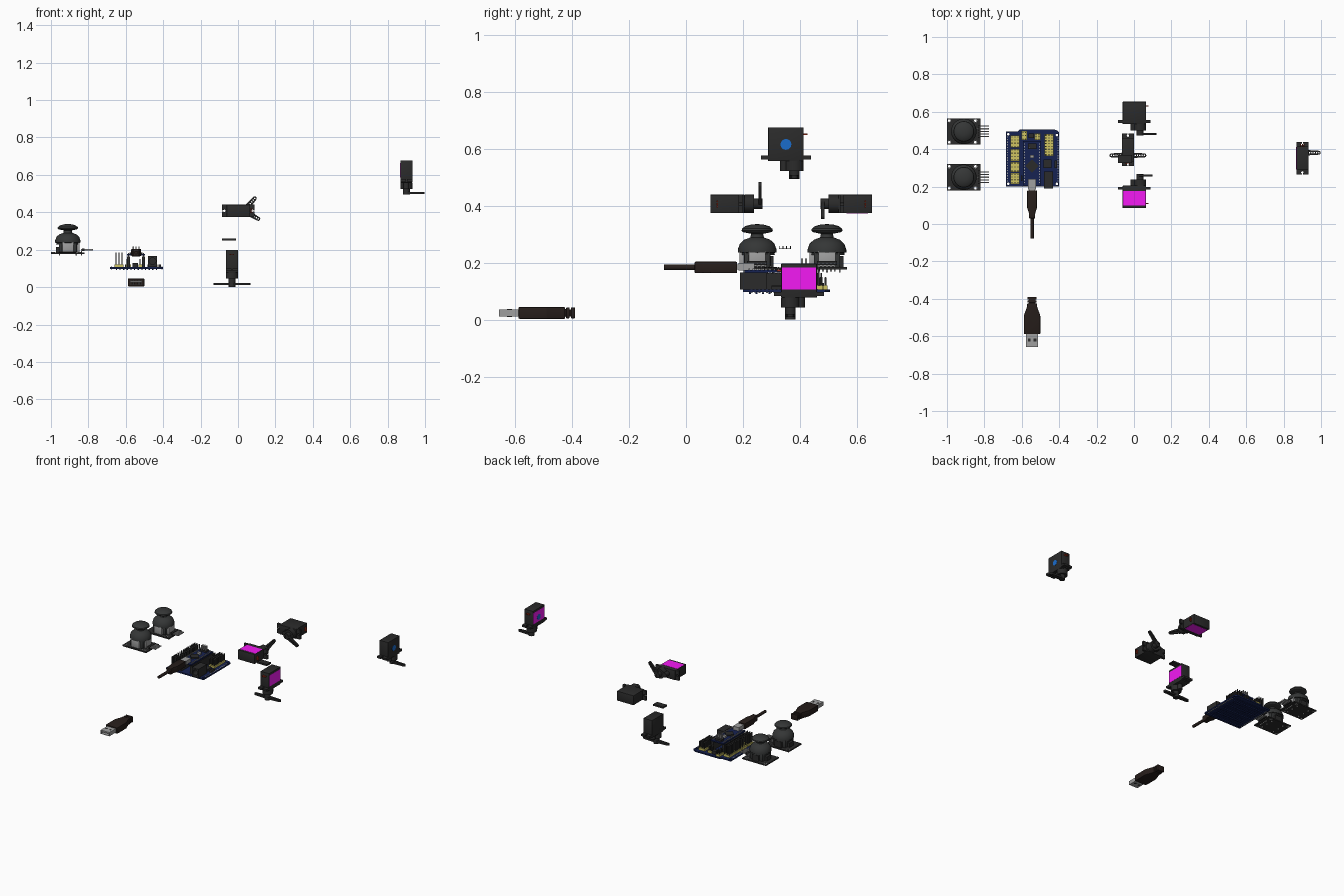
import bpy, bmesh
from math import pi, sin, cos, atan2, degrees, radians
from mathutils import Matrix, Vector

if "Cube" in bpy.data.objects:
    bpy.data.objects.remove(bpy.data.objects["Cube"])


def mat(name, r, g, b):
    m = bpy.data.materials.new(name)
    m.diffuse_color = (r, g, b, 1)
    m.use_nodes = True
    m.node_tree.nodes["Principled BSDF"].inputs["Base Color"].default_value = m.diffuse_color
    return m


BLACK = mat("black_plastic", .024, .024, .024)
RUBBER = mat("dark_rubber", .035, .037, .037)
CABLE = mat("cable_brown", .02, .013, .011)
NAVY = mat("navy_board", .008, .016, .085)
YELLOW = mat("yellow_header", .62, .55, .12)
STEEL = mat("steel", .35, .35, .35)
MAGENTA = mat("magenta_label", .9, .01, .9)
BLUE = mat("blue_dot", .01, .15, .6)
RED = mat("red_wire", .4, .03, .01)
ID = Matrix()


def finish(name, bm, m, M=ID):
    bmesh.ops.recalc_face_normals(bm, faces=bm.faces)
    bm.transform(M)
    me = bpy.data.meshes.new(name)
    bm.to_mesh(me)
    bm.free()
    me.shade_smooth()
    me.set_sharp_from_angle(angle=radians(32))
    me.materials.append(m)
    ob = bpy.data.objects.new(name, me)
    bpy.context.collection.objects.link(ob)
    return ob


def boxes(name, items, m, M=ID, bevel=0):
    """items: (x0, x1, y0, y1, z0, z1), all in one mesh"""
    bm = bmesh.new()
    for x0, x1, y0, y1, z0, z1 in items:
        T = Matrix.Translation(((x0 + x1) / 2, (y0 + y1) / 2, (z0 + z1) / 2))
        bmesh.ops.create_cube(bm, size=1, matrix=T @ Matrix.Diagonal((x1 - x0, y1 - y0, z1 - z0, 1)))
    if bevel:
        bmesh.ops.bevel(bm, geom=bm.edges[:], offset=bevel, segments=2, profile=.5, affect='EDGES')
    return finish(name, bm, m, M)


def prism(name, loops, z0, z1, m, M=ID, bevel=0):
    """extrude an outline (first loop) with holes (other loops)"""
    bm = bmesh.new()
    edges = []
    for loop in loops:
        vs = [bm.verts.new((x, y, z0)) for x, y in loop]
        edges += [bm.edges.new((vs[i - 1], vs[i])) for i in range(len(vs))]
    if len(loops) == 1:
        bm.faces.new(vs)
    else:
        bmesh.ops.triangle_fill(bm, edges=edges, use_beauty=True)
    r = bmesh.ops.extrude_face_region(bm, geom=bm.faces[:])
    bmesh.ops.translate(bm, verts=[v for v in r['geom'] if isinstance(v, bmesh.types.BMVert)], vec=(0, 0, z1 - z0))
    if bevel:
        bmesh.ops.recalc_face_normals(bm, faces=bm.faces)
        bmesh.ops.bevel(bm, geom=bm.edges[:], offset=bevel, segments=2, profile=.5, affect='EDGES')
    return finish(name, bm, m, M)


def arc(cx, cy, r, a0=0, a1=360, n=20):
    k = n if a1 - a0 == 360 else n - 1
    return [(cx + r * cos(radians(a0 + (a1 - a0) * i / k)), cy + r * sin(radians(a0 + (a1 - a0) * i / k))) for i in range(n)]


def rect(x0, x1, y0, y1):
    return [(x0, y0), (x1, y0), (x1, y1), (x0, y1)]


def lathe(name, prof, m, M=ID, n=32):
    bm = bmesh.new()
    vs = [bm.verts.new((r, 0, z)) for r, z in prof]
    es = [bm.edges.new(p) for p in zip(vs, vs[1:])]
    bmesh.ops.spin(bm, geom=vs + es, axis=(0, 0, 1), cent=(0, 0, 0), angle=2 * pi, steps=n)
    bmesh.ops.remove_doubles(bm, verts=bm.verts, dist=1e-5)
    return finish(name, bm, m, M)


def pins(name, x0, x1, nx, y0, y1, ny, z0, z1, m, w=.0032):
    f = lambda a, b, i, n: a + (b - a) * i / max(n - 1, 1)
    boxes(name, [(f(x0, x1, i, nx) - w, f(x0, x1, i, nx) + w, f(y0, y1, j, ny) - w, f(y0, y1, j, ny) + w, z0, z1)
                 for i in range(nx) for j in range(ny)], m)


def servo(name, origin, ax, ay, az, arms, hub=.182, arm_z=.168, arm_len=.088, dot=False):
    """local frame: output shaft along +z near +y end, label on +x face"""
    M = Matrix.Translation(origin) @ Matrix((ax, ay, az)).transposed().to_4x4()
    w, l, s = .0325, .0625, .03
    boxes(name + "_body", [(-w, w, -l, l, 0, .119)], BLACK, M, .0015)
    # mounting ears with keyhole slots
    ear = [(-w, -.0875), (-.003, -.0875), (-.003, -.081)] + arc(0, -.075, .0065, 242, -62, 14) + [(.003, -.081), (.003, -.0875), (w, -.0875)]
    prism(name + "_ears", [ear + [(-x, -y) for x, y in ear]], .099, .113, BLACK, M)
    prism(name + "_gear_tower", [arc(0, s, w, n=28)], .119, .153, BLACK, M)
    prism(name + "_idler_tower", [arc(0, -.006, .015)], .119, .153, BLACK, M)
    prism(name + "_hub", [arc(0, s, .0185), arc(0, s, .007, n=12)], .15, hub, BLACK, M)
    prism(name + "_shaft", [arc(0, s, .0075, n=12)], .15, hub - .006, STEEL, M)
    for a in arms:
        R = M @ Matrix.Translation((0, s, 0)) @ Matrix.Rotation(radians(a), 4, 'Z')
        out = arc(0, 0, .0165, 100, 260, 10) + arc(arm_len, 0, .0105, -80, 80, 10)
        holes = [arc(.027 + i * (arm_len - .027) / 5, 0, .004, n=10) for i in range(6)]
        prism(name + "_horn_arm", [out] + holes, arm_z, arm_z + .011, BLACK, R)
    boxes(name + "_label", [(w - .001, w + .001, -l + .003, l - .003, .014, .09)], MAGENTA, M)
    boxes(name + "_wires", [(-.012 + .009 * i, -.006 + .009 * i, l - .005, l + .014, .021, .027) for i in range(3)], RED, M)
    if dot:
        prism(name + "_dot", [arc(0, 0, .019, n=28)], -w - .0015, w + .0015, BLUE,
              M @ Matrix.Translation((0, 0, .06)) @ Matrix.Rotation(pi / 2, 4, 'Y'))


# four servos
X, Y, Z = Vector((1, 0, 0)), Vector((0, 1, 0)), Vector((0, 0, 1))
servo("base_servo", (-.0325, .397, .198), X, -Y, -Z, (0, 180), hub=.196, arm_z=.176)
servo("front_servo", (.002, .086, .408), Z, X, Y, (degrees(atan2(.065, .075)),))
servo("rear_servo", (.002, .654, .408), -Z, X, -Y, (degrees(atan2(.08, .045)),))
servo("gripper_servo", (.9, .351, .677), -X, Y, -Z, (180,), dot=True)

# loose three-way connector
prism("connector_block", [rect(-.085, -.01, .327, .367)], .25, .2515, BLACK)
prism("connector_block_top", [rect(-.085, -.01, .327, .367)], .2595, .261, BLACK)
boxes("connector_walls", [(-.085, -.01, .326 + i * .013, .329 + i * .013, .25, .261) for i in range(4)], BLACK)

# two joystick modules
for n, cy in (("rear", .495), ("front", .25)):
    T = Matrix.Translation((-.91, cy, 0))
    nm = n + "_joystick"
    corners = [(x, y) for x in (-.078, .062) for y in (-.058, .058)]
    prism(nm + "_board", [rect(-.09, .09, -.07, .07)] + [arc(x, y, .007, n=14) for x, y in corners], .178, .186, BLACK, T)
    for x, y in corners:
        prism(nm + "_hole_ring", [arc(x, y, .0105, n=14), arc(x, y, .007, n=14)], .1775, .1868, STEEL, T)
    boxes(nm + "_housing", [(-.048, .048, -.046, .046, .186, .238)], RUBBER, T, .003)
    boxes(nm + "_sensors", [(-.03, .03, -.062, -.044, .188, .243), (.044, .062, -.03, .03, .188, .243)], STEEL, T, .002)
    boxes(nm + "_switch", [(-.064, -.046, -.022, .022, .186, .215), (-.025, .025, .046, .058, .186, .225)], BLACK, T)
    lathe(nm + "_cap", [(.06, .236), (.068, .238), (.068, .248), (.061, .268), (.046, .282), (.024, .29), (.021, .303),
                        (.05, .309), (.055, .314), (.053, .321), (.042, .33), (.02, .336), (0, .337)], RUBBER, T)
    lathe(nm + "_inner_dome", [(.062, .228), (.06, .25), (.04, .272), (0, .285)], RUBBER, T)
    boxes(nm + "_pin_header", [(.076, .09, -.035, .035, .193, .207)], BLACK, T)
    ys = [-.028 + .014 * i for i in range(5)]
    boxes(nm + "_pins", [(.07, .135, y - .003, y + .003, .197, .203) for y in ys]
          + [(.07, .076, y - .003, y + .003, .17, .2) for y in ys], STEEL, T)
    boxes(nm + "_solder_legs", [(x - .003, x + .003, y - .003, y + .003, .168, .18)
                                for x in (-.045, .045) for y in (-.045, 0, .045)], STEEL, T)

# expansion board
outline = [(-.685, .2), (-.4, .2), (-.4, .49), (-.412, .5), (-.425, .505), (-.61, .505), (-.62, .495), (-.685, .495)]
prism("expansion_board", [outline] + [arc(x, y, .007, n=14) for x, y in ((-.672, .48), (-.412, .475), (-.672, .215), (-.412, .215))],
      .098, .107, NAVY)
# yellow header blocks: x0, x1, nx, y0, y1, ny, pin top
for i, (x0, x1, nx, y0, y1, ny, zt) in enumerate((
        (-.652, -.62, 3, .415, .465, 4, .185), (-.652, -.62, 3, .345, .395, 4, .185), (-.652, -.62, 3, .285, .325, 3, .185),
        (-.652, -.62, 3, .222, .265, 4, .185), (-.472, -.438, 3, .37, .475, 8, .165),
        (-.594, -.58, 2, .455, .49, 3, .15), (-.524, -.508, 2, .455, .477, 3, .15))):
    boxes("yellow_base_%d" % i, [(x0 - .007, x1 + .007, y0 - .007, y1 + .007, .107, .121)], YELLOW)
    pins("upright_pins_%d" % i, x0, x1, nx, y0, y1, ny, .1, zt, BLACK)
    pins("pin_tips_%d" % i, x0, x1, nx, y0, y1, ny, zt - .008, zt + .001, STEEL, .0025)
# edge pad rows and solder points underneath
pins("left_edge_pads", -.677, -.677, 1, .23, .465, 18, .095, .109, STEEL)
pins("right_edge_pads", -.407, -.407, 1, .23, .46, 18, .095, .109, STEEL)
pins("solder_points", -.65, -.436, 12, .225, .475, 12, .091, .1, NAVY)
# power jack
prism("power_jack", [rect(-.482, -.432, .107, .167), arc(-.457, .139, .018)], -.28, -.19, BLACK, Matrix.Rotation(pi / 2, 4, 'X'))
boxes("power_jack_back", [(-.482, -.432, .265, .282, .107, .167)], BLACK)
pins("power_jack_pin", -.457, -.457, 1, .27, .27, 1, .1, .14, STEEL)
boxes("small_parts", [(-.485, -.44, .3, .345, .107, .122), (-.425, -.412, .3, .34, .107, .12),
                      (-.605, -.595, .23, .26, .107, .12), (-.565, -.535, .46, .485, .107, .13)], BLACK)

# controller on sockets
boxes("socket_strips", [(-.593, -.577, .215, .435, .107, .165), (-.513, -.497, .215, .435, .107, .165)], BLACK)
boxes("controller_board", [(-.593, -.497, .205, .443, .168, .176)], NAVY)
for x in (-.585, -.505):
    pins("controller_pins", x, x, 1, .222, .428, 15, .16, .182, STEEL)
pins("programming_pins", -.56, -.53, 3, .408, .422, 2, .176, .216, STEEL)
boxes("programming_base", [(-.568, -.522, .4, .43, .176, .188)], BLACK)
prism("controller_chip", [[(x * .7071 - .545, y * .7071 + .31) for x, y in ((-.05, 0), (0, -.05), (.05, 0), (0, .05))]], .176, .184, BLACK)
boxes("reset_button", [(-.556, -.534, .352, .37, .176, .19)], STEEL)
boxes("controller_socket", [(-.567, -.523, .185, .24, .174, .2)], STEEL)


def plug(name, pts, zc, h, m, bevel):
    """symmetric plug body from (half width, y) points"""
    prism(name, [[(-.545 + w, y) for w, y in pts] + [(-.545 - w, y) for w, y in reversed(pts)]], zc - h, zc + h, m, bevel=bevel)


# cable end in the controller
plug("small_plug", [(.026, .18), (.026, .085), (.017, .06), (.017, .03)], .185, .02, CABLE, .004)
TY = Matrix.Rotation(pi / 2, 4, 'X')
prism("small_plug_cable", [arc(-.545, .185, .0095)], -.05, .078, CABLE, TY)
boxes("small_plug_tip", [(-.562, -.528, .175, .195, .178, .196)], STEEL)

# loose rectangular cable plug
plug("large_plug", [(.044, -.588), (.044, -.49), (.026, -.44), (.026, -.425)], .025, .0205, CABLE, .003)
for i, (y0, y1, r) in enumerate(((-.43, -.421, .015), (-.421, -.409, .021), (-.411, -.404, .014), (-.404, -.39, .021))):
    boxes("strain_relief_%d" % i, [(-.546 - r - .003, -.544 + r + .003, y0, y1, .025 - r * .9, .025 + r * .9)], CABLE, bevel=.002)
prism("plug_shell", [rect(-.578, -.512, .012, .038), rect(-.575, -.515, .015, .035)], .585, .657, STEEL, TY)
boxes("plug_tongue", [(-.574, -.516, -.652, -.585, .025, .034)], STEEL)
boxes("plug_windows", [(x - .007, x + .007, -.628, -.612, .0115, .0385) for x in (-.561, -.529)], BLACK)
